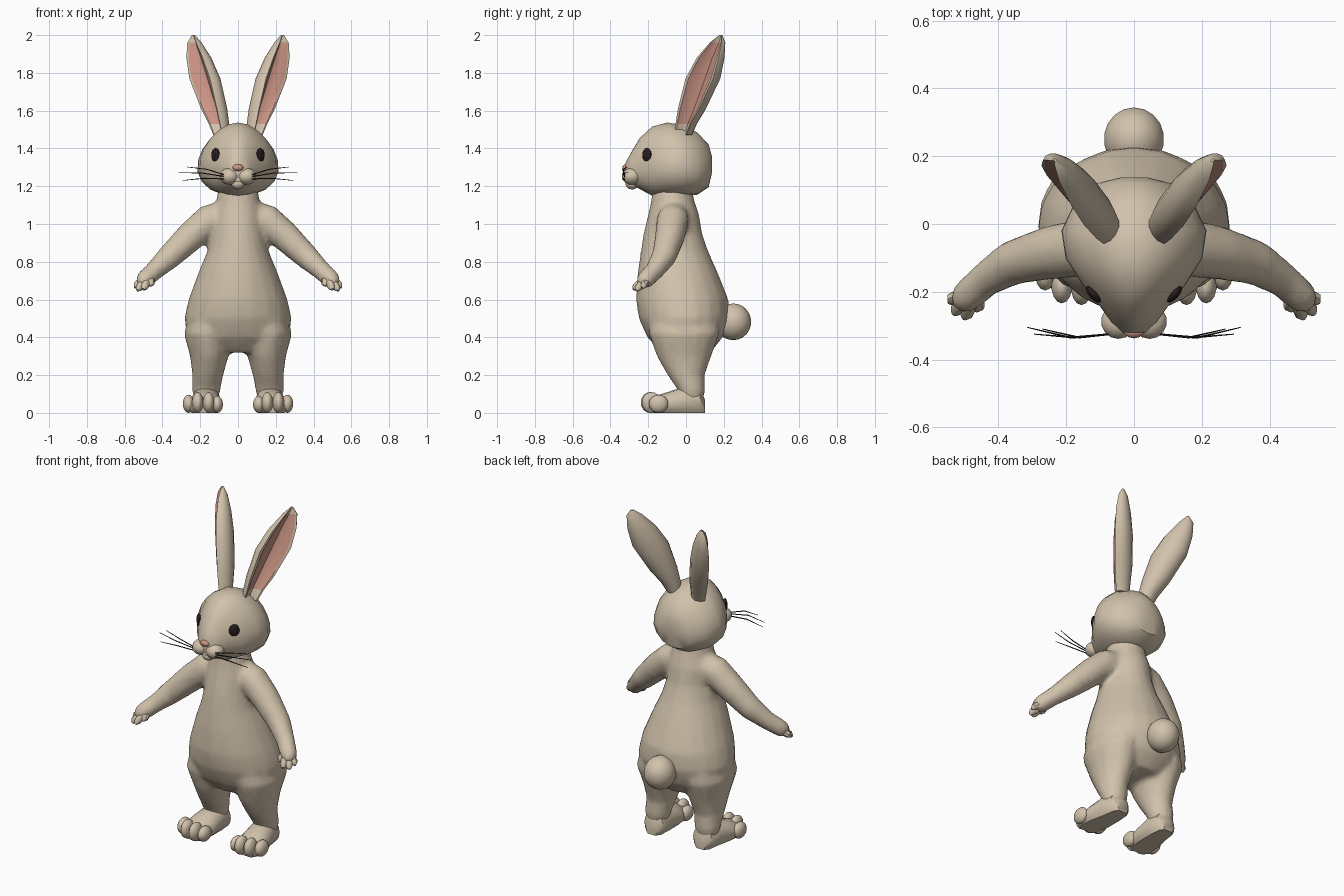
import bpy, bmesh
from math import sin, cos, pi
from mathutils import Vector, Matrix

cube = bpy.data.objects.get("Cube")
if cube:
    bpy.data.objects.remove(cube, do_unlink=True)


def material(name, rgb):
    m = bpy.data.materials.new(name)
    m.use_nodes = True
    m.diffuse_color = (*rgb, 1)
    m.node_tree.nodes["Principled BSDF"].inputs["Base Color"].default_value = (*rgb, 1)
    return m


FUR = material("beige fur", (0.64, 0.54, 0.41))
PINK = material("pink skin", (0.6, 0.3, 0.235))
DARK = material("dark brown", (0.02, 0.012, 0.012))


def ring(c, u, v, n=16):
    return [c + u * cos(2 * pi * i / n) + v * sin(2 * pi * i / n) for i in range(n)]


def loft(bm, rings):
    """Skin a list of equal rings and cap both ends; returns bands of faces."""
    rows = [[bm.verts.new(p) for p in r] for r in rings]
    n = len(rows[0])
    bands = [[bm.faces.new((a[i], a[(i + 1) % n], b[(i + 1) % n], b[i])) for i in range(n)]
             for a, b in zip(rows, rows[1:])]
    bm.faces.new(rows[0])
    bm.faces.new(rows[-1])
    return bands


def tube(bm, path, side=1, n=12):
    """Round tube through (x, y, z, radius) points."""
    pts = [Vector((x * side, y, z)) for x, y, z, r in path]
    rings = []
    for i, p in enumerate(pts):
        d = (pts[min(i + 1, len(pts) - 1)] - pts[max(i - 1, 0)]).normalized()
        u = d.cross(Vector((0, 1, 0))).normalized()
        r = path[i][3]
        rings.append(ring(p, u * r, d.cross(u) * r, n))
    loft(bm, rings)


def ball(bm, pos, size, turn=0, segs=14):
    m = Matrix.Translation(pos) @ Matrix.Rotation(turn, 4, 'Z') @ Matrix.Diagonal((*size, 1))
    bmesh.ops.create_uvsphere(bm, u_segments=segs, v_segments=segs // 2 + 2, radius=1, matrix=m)


def finish(name, bm, mats, mirror=False, angle=40):
    bmesh.ops.recalc_face_normals(bm, faces=bm.faces)
    me = bpy.data.meshes.new(name)
    bm.to_mesh(me)
    bm.free()
    ob = bpy.data.objects.new(name, me)
    bpy.context.collection.objects.link(ob)
    for m in mats:
        me.materials.append(m)
    bpy.ops.object.select_all(action='DESELECT')
    ob.select_set(True)
    bpy.context.view_layer.objects.active = ob
    bpy.ops.object.shade_smooth_by_angle(angle=angle * pi / 180)
    if mirror:
        ob.modifiers.new("mirror", 'MIRROR').use_clip = False
    return ob


X, Y, Z = Vector((1, 0, 0)), Vector((0, 1, 0)), Vector((0, 0, 1))

# Torso, legs and arms, fused into one skin
bm = bmesh.new()
torso = [(1.22, -.075, .10, .10), (1.12, -.07, .115, .115), (1.05, -.065, .135, .135),
         (.95, -.07, .14, .155), (.85, -.06, .165, .18), (.75, -.045, .207, .21),
         (.6, -.02, .262, .245), (.5, -.01, .285, .24), (.4, -.005, .265, .2), (.32, 0, .16, .13)]
loft(bm, [ring(Vector((0, y, z)), X * rx, Y * ry, 20) for z, y, rx, ry in torso])
leg = [(.55, .14, -.01, .1, .18), (.42, .16, -.01, .127, .188), (.3, .152, -.01, .102, .145),
       (.2, .16, 0, .082, .098), (.12, .168, .03, .075, .072), (.06, .168, .03, .06, .06)]
arm = [(.06, -.06, 1.06, .07), (.15, -.07, 1.02, .087), (.25, -.085, .935, .08),
       (.36, -.115, .83, .067), (.44, -.165, .755, .052), (.495, -.215, .705, .049),
       (.52, -.24, .68, .03)]
for s in (1, -1):
    loft(bm, [ring(Vector((x * s, y, z)), X * rx, Y * ry) for z, x, y, rx, ry in leg])
    tube(bm, arm, s)
body = finish("body", bm, [FUR])
rm = body.modifiers.new("fuse", 'REMESH')
rm.mode, rm.voxel_size, rm.use_smooth_shade = 'VOXEL', .016, True
sm = body.modifiers.new("soften", 'SMOOTH')
sm.factor, sm.iterations = .5, 4
body.modifiers.new("facets", 'DECIMATE').ratio = .3

# Fingers
bm = bmesh.new()
for x, y, z in [(.538, -.222, .675), (.525, -.255, .66), (.495, -.268, .665), (.46, -.245, .685)]:
    tube(bm, [(.47, -.195, .725, .02), ((.47 + x) / 2, (y - .195) / 2, (z + .725) / 2, .025),
              (x, y, z, .019), (x + .006, y - .01, z - .012, .008)], n=8)
finish("fingers", bm, [FUR], mirror=True)

# Feet with flat soles, and toes
bm = bmesh.new()
foot = [(.1, .165, .035, .07), (.075, .165, .064, .13), (0, .168, .075, .145),
        (-.09, .178, .088, .112), (-.165, .185, .085, .09), (-.195, .185, .055, .06)]
rings = [ring(Vector((x, y, .4 * h)), X * w, Z * h * .6) for y, x, w, h in foot]
for r in rings:
    for p in r:
        p.z = max(p.z, 0)
loft(bm, rings)
finish("feet", bm, [FUR], mirror=True)
bm = bmesh.new()
for x, y, h in [(.11, -.165, .045), (.155, -.188, .055), (.213, -.183, .055), (.262, -.145, .048)]:
    ball(bm, (x, y, h), (.031, .052, h))
finish("toes", bm, [FUR], mirror=True)

# Head: pear-shaped slices from the back to the muzzle
head = [(.137, .04, 1.27, 1.36), (.12, .11, 1.195, 1.42), (.06, .175, 1.155, 1.485),
        (-.02, .212, 1.145, 1.525), (-.1, .2, 1.145, 1.537), (-.18, .15, 1.15, 1.515),
        (-.245, .098, 1.185, 1.455), (-.29, .066, 1.21, 1.38), (-.32, .035, 1.225, 1.325)]
bm = bmesh.new()
rings = []
for y, w, low, top in head:
    r = ring(Vector((0, y, (low + top) / 2)), X * w, Z * (top - low) / 2, 20)
    for p in r:
        p.x *= 1 - .2 * (p.z - (low + top) / 2) / ((top - low) / 2)
    rings.append(r)
loft(bm, rings)
finish("head", bm, [FUR])

# Muzzle pads and chin, nose, eyes, tail
bm = bmesh.new()
for s in (1, -1):
    ball(bm, (s * .046, -.288, 1.252), (.052, .052, .044))
ball(bm, (0, -.285, 1.213), (.036, .035, .03))
finish("muzzle", bm, [FUR])
bm = bmesh.new()
ball(bm, (0, -.318, 1.298), (.03, .02, .019), segs=10)
finish("nose", bm, [PINK])
bm = bmesh.new()
ball(bm, (.119, -.207, 1.365), (.031, .014, .037), turn=.85)
finish("eyes", bm, [DARK], mirror=True)
bm = bmesh.new()
ball(bm, (0, .25, .482), (.09, .095, .097), segs=18)
finish("tail", bm, [FUR])

# Whiskers
bm = bmesh.new()
for x, y, z in [(.27, -.31, 1.302), (.315, -.305, 1.272), (.295, -.325, 1.23)]:
    start = 1.25 + (z - 1.27) * .3
    tube(bm, [(.07, -.325, start, .003), (x * .6, -.335, (start + z) / 2 + .008, .003),
              (x, y, z, .0015)], n=5)
finish("whiskers", bm, [DARK], mirror=True)

# Ears: cupped leaf sections that open outward, with a pink lining
U, N = Vector((.6, .8, 0)), Vector((.8, -.6, 0))
ear = [(1.47, .083, -.012, .045, .045), (1.53, .098, .005, .057, .052), (1.61, .122, .037, .08, .06),
       (1.77, .17, .095, .104, .063), (1.88, .203, .135, .082, .052),
       (1.96, .228, .17, .045, .032), (2.0, .235, .185, .008, .008)]
back = [(cos(i * pi / 8), .2 - 1.2 * sin(i * pi / 8)) for i in range(9)]
cup = [(-.88, .65), (-.72, .6), (-.45, .1), (0, -.15), (.45, .1), (.72, .6), (.88, .65)]
bm = bmesh.new()
bands = loft(bm, [[Vector((x, y, z)) + U * a * p + N * t * q for p, q in back + cup]
                  for z, x, y, a, t in ear])
lining = range(len(back) + 1, len(back) + 5)
for band in bands[1:-1]:
    for i in lining:
        band[i].material_index = 1
finish("ears", bm, [FUR, PINK], mirror=True)
